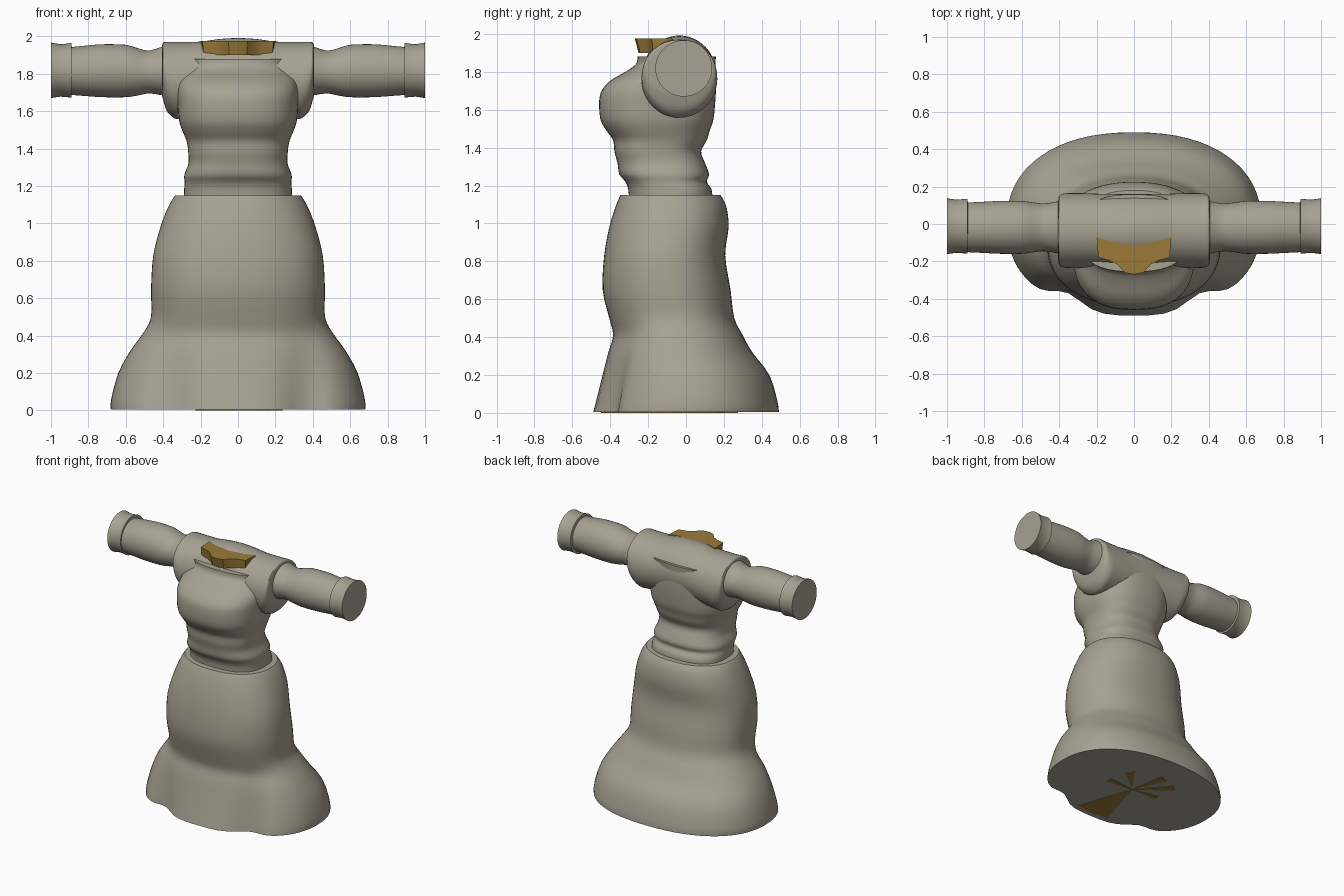
import bpy, bmesh, math

if "Cube" in bpy.data.objects:
    bpy.data.objects.remove(bpy.data.objects["Cube"])


def material(name, rgb):
    m = bpy.data.materials.new(name)
    m.diffuse_color = (*rgb, 1)
    m.use_nodes = True
    m.node_tree.nodes["Principled BSDF"].inputs["Base Color"].default_value = m.diffuse_color
    return m


CLOTH = material("warm grey cloth", (0.385, 0.36, 0.29))
GOLD = material("dull gold", (0.33, 0.195, 0.04))


def finish(name, bm, mat, angle=40, mirror=False):
    bmesh.ops.recalc_face_normals(bm, faces=bm.faces)
    me = bpy.data.meshes.new(name)
    bm.to_mesh(me)
    bm.free()
    me.materials.append(mat)
    ob = bpy.data.objects.new(name, me)
    bpy.context.collection.objects.link(ob)
    bpy.ops.object.select_all(action='DESELECT')
    ob.select_set(True)
    bpy.context.view_layer.objects.active = ob
    bpy.ops.object.shade_smooth_by_angle(angle=math.radians(angle))
    if mirror:
        ob.modifiers.new("mirror", 'MIRROR').use_axis[0] = True
    return ob


def smooth_rows(rows, steps):
    """Catmull-Rom interpolation between profile rows."""
    out = []
    for i in range(len(rows) - 1):
        p0, p1 = rows[max(i - 1, 0)], rows[i]
        p2, p3 = rows[i + 1], rows[min(i + 2, len(rows) - 1)]
        for s in range(steps):
            t = s / steps
            out.append([0.5 * (2 * b + (c - a) * t + (2 * a - 5 * b + 4 * c - d) * t * t
                               + (3 * b - a - 3 * c + d) * t ** 3)
                        for a, b, c, d in zip(p0, p1, p2, p3)])
    return out + [list(rows[-1])]


def loft(name, rows, place, power=1.0, segs=48, steps=3, mirror=False):
    """Rows are (position, half width, low, high); place maps to space."""
    bm = bmesh.new()
    rings = []
    for pos, half, low, high in smooth_rows(rows, steps):
        ring = []
        for k in range(segs):
            a = 2 * math.pi * k / segs
            c, s = math.cos(a), math.sin(a)
            u = half * math.copysign(abs(c) ** power, c)
            v = (low + high) / 2 + (high - low) / 2 * math.copysign(abs(s) ** power, s)
            ring.append(bm.verts.new(place(pos, u, v)))
        rings.append(ring)
    for r0, r1 in zip(rings, rings[1:]):
        for k in range(segs):
            j = (k + 1) % segs
            bm.faces.new((r0[k], r0[j], r1[j], r1[k]))
    bm.faces.new(rings[-1])
    if not mirror:
        bm.faces.new(rings[0])
    return finish(name, bm, CLOTH, mirror=mirror)


# Skirt with a fold on each side of the front hem
def skirt_point(z, x, y):
    if y < 0:
        fold = 0.07 * math.exp(-((abs(x) - 0.36) / 0.11) ** 2)
        y += fold * max(0, 1 - z / 0.5) * min(1, -y / 0.2)
    return (x, y, z)


loft("skirt", [
    (0.004, 0.68, -0.49, 0.49), (0.06, 0.678, -0.475, 0.483),
    (0.2, 0.64, -0.44, 0.44), (0.32, 0.575, -0.41, 0.35),
    (0.41, 0.51, -0.385, 0.30), (0.5, 0.465, -0.405, 0.255),
    (0.65, 0.465, -0.44, 0.235), (0.83, 0.453, -0.432, 0.207),
    (0.98, 0.415, -0.405, 0.225), (1.08, 0.377, -0.375, 0.215),
    (1.13, 0.35, -0.355, 0.195), (1.15, 0.335, -0.345, 0.18),
], skirt_point, power=0.88, segs=64)

# Bodice with gathered waist
loft("bodice", [
    (1.12, 0.29, -0.30, 0.14), (1.18, 0.288, -0.305, 0.135),
    (1.22, 0.285, -0.32, 0.11), (1.26, 0.287, -0.352, 0.122),
    (1.32, 0.265, -0.362, 0.10), (1.38, 0.266, -0.378, 0.08),
    (1.44, 0.275, -0.385, 0.11), (1.49, 0.295, -0.42, 0.125),
    (1.55, 0.315, -0.452, 0.145), (1.65, 0.323, -0.458, 0.155),
    (1.71, 0.325, -0.44, 0.158), (1.76, 0.318, -0.39, 0.157),
    (1.80, 0.295, -0.32, 0.155), (1.84, 0.283, -0.265, 0.155),
    (1.88, 0.298, -0.255, 0.158),
], lambda z, x, y: (x, y, z), power=0.78)


# Shoulders, sleeves and cuffs run along x
def along_x(centre):
    return lambda x, u, z: (x, centre + u, z)


loft("shoulders", [
    (0.0, 0.195, 1.58, 1.992), (0.1, 0.195, 1.58, 1.986),
    (0.2, 0.197, 1.57, 1.972), (0.3, 0.2, 1.56, 1.97),
    (0.34, 0.2, 1.562, 1.97), (0.38, 0.197, 1.60, 1.97),
    (0.40, 0.185, 1.66, 1.967), (0.405, 0.16, 1.68, 1.953),
], along_x(-0.035), mirror=True)
loft("sleeves", [
    (0.38, 0.145, 1.68, 1.955), (0.47, 0.128, 1.695, 1.925),
    (0.53, 0.132, 1.685, 1.935), (0.60, 0.141, 1.675, 1.955),
    (0.72, 0.141, 1.675, 1.958), (0.80, 0.137, 1.68, 1.952),
    (0.90, 0.132, 1.688, 1.942),
], along_x(-0.018), mirror=True)
loft("cuffs", [
    (0.888, 0.12, 1.70, 1.93), (0.89, 0.147, 1.672, 1.965),
    (0.91, 0.145, 1.675, 1.962), (0.95, 0.142, 1.678, 1.958),
    (0.985, 0.147, 1.673, 1.964), (1.0, 0.15, 1.67, 1.967),
], along_x(-0.012), steps=1, mirror=True)

# Gold collar: bow-shaped plate narrowing downwards
half = [(0.0, -0.27), (0.05, -0.26), (0.09, -0.215), (0.13, -0.195), (0.19, -0.18),
        (0.2, -0.07), (0.12, -0.095), (0.0, -0.105)]
outline = half + [(-x, y) for x, y in reversed(half[1:-1])]
bm = bmesh.new()
top = [bm.verts.new((x, y, 1.975)) for x, y in outline]
low = [bm.verts.new((x * 0.97, -0.14 + (y + 0.14) * 0.85, 1.90)) for x, y in outline]
bm.faces.new(top)
bm.faces.new(low)
for k in range(len(top)):
    j = (k + 1) % len(top)
    bm.faces.new((top[k], top[j], low[j], low[k]))
finish("collar_trim", bm, GOLD, 30)

# Gold rays under the hem: (angle, half spread, length) in degrees
bm = bmesh.new()
for ang, spread, length in [(0, 6, 0.22), (47, 8, 0.25), (107, 7, 0.28), (137, 6, 0.31),
                            (174, 6, 0.22), (262, 9, 0.45), (280, 9, 0.45)]:
    a0, a1 = math.radians(ang - spread), math.radians(ang + spread)
    pts = [(0.02, 0.0)] + [(0.02 + length * math.cos(a), length * math.sin(a)) for a in (a0, a1)]
    under = [bm.verts.new((x, y, 0.0)) for x, y in pts]
    over = [bm.verts.new((x, y, 0.006)) for x, y in pts]
    bm.faces.new(under)
    bm.faces.new(over)
    for k in range(3):
        j = (k + 1) % 3
        bm.faces.new((under[k], under[j], over[j], over[k]))
finish("underside_rays", bm, GOLD, 30)
